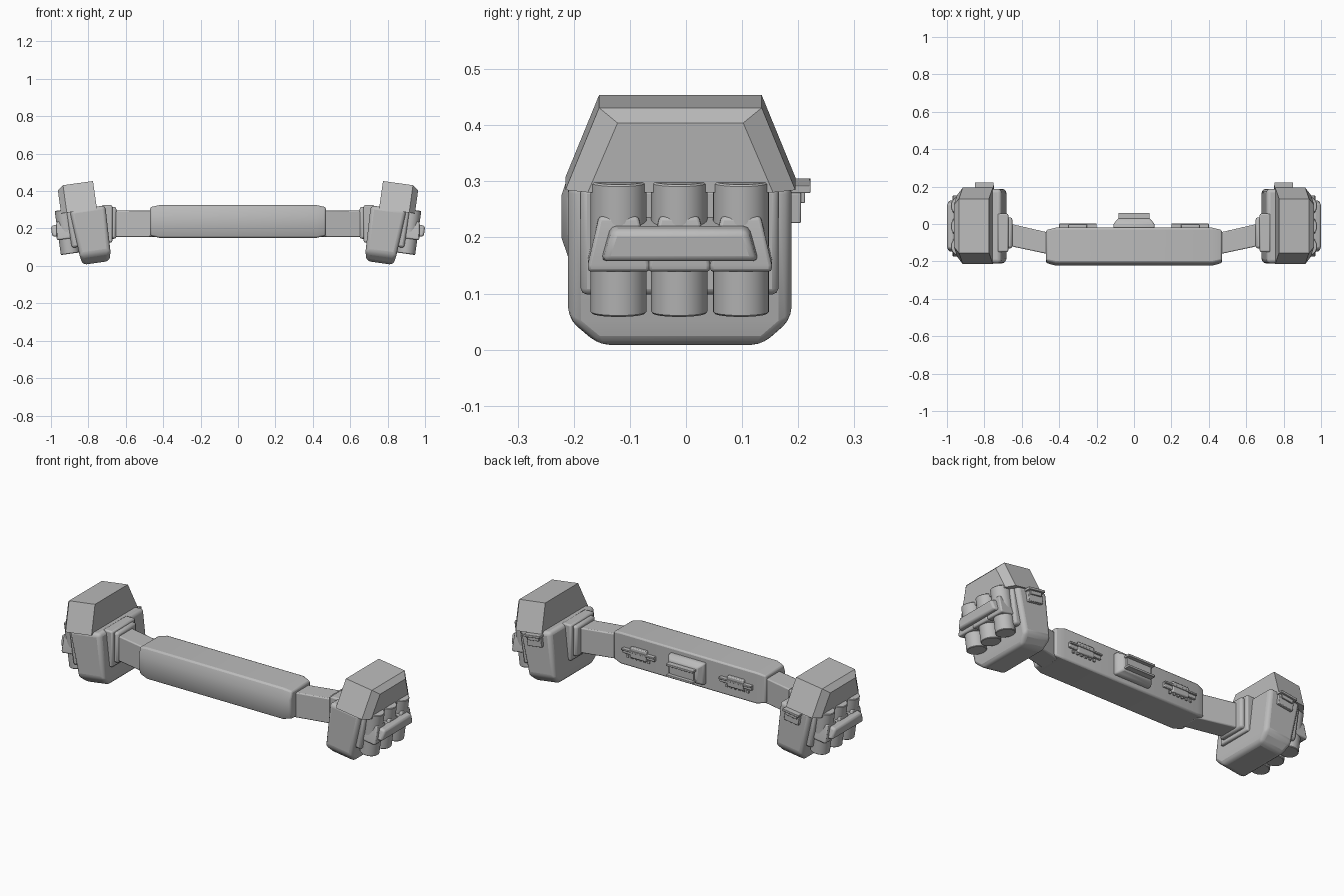
import bpy, bmesh, math
from mathutils import Matrix, Vector

cube = bpy.data.objects.get("Cube")
if cube:
    bpy.data.objects.remove(cube)

grey = bpy.data.materials.new("plain_grey")
grey.use_nodes = True
grey.diffuse_color = (0.5, 0.5, 0.5, 1)
grey.node_tree.nodes["Principled BSDF"].inputs["Base Color"].default_value = grey.diffuse_color


def finish(name, bm, mat, bevel=0, segs=2):
    """Place a mesh, bevel it and shade it."""
    bm.transform(mat)
    bmesh.ops.recalc_face_normals(bm, faces=bm.faces)
    me = bpy.data.meshes.new(name)
    bm.to_mesh(me)
    bm.free()
    me.materials.append(grey)
    ob = bpy.data.objects.new(name, me)
    bpy.context.collection.objects.link(ob)
    if bevel:
        mod = ob.modifiers.new("bevel", "BEVEL")
        mod.width, mod.segments = bevel, segs
        mod.limit_method = "ANGLE"
        mod.angle_limit = math.radians(25)
    bpy.ops.object.select_all(action="DESELECT")
    ob.select_set(True)
    bpy.context.view_layer.objects.active = ob
    bpy.ops.object.shade_smooth_by_angle(angle=math.radians(35))
    return ob


def loft(name, rings, mat=Matrix(), bevel=0, segs=2):
    """Skin a list of matching point rings and cap both ends."""
    bm = bmesh.new()
    loops = [[bm.verts.new(p) for p in ring] for ring in rings]
    n = len(loops[0])
    for a, b in zip(loops, loops[1:]):
        for i in range(n):
            j = (i + 1) % n
            bm.faces.new((a[i], a[j], b[j], b[i]))
    bm.faces.new(loops[0])
    bm.faces.new(loops[-1])
    return finish(name, bm, mat, bevel, segs)


def level(z, x0, x1, y0, y1):
    return [(x0, y0, z), (x1, y0, z), (x1, y1, z), (x0, y1, z)]


def side(x, z0, z1, b0, b1, t0, t1):
    """Trapezoid facing x: bottom spans b0..b1, top spans t0..t1."""
    return [(x, b0, z0), (x, b1, z0), (x, t1, z1), (x, t0, z1)]


def box(name, x0, x1, y0, y1, z0, z1, mat=Matrix(), bevel=0.005):
    return loft(name, [level(z0, x0, x1, y0, y1), level(z1, x0, x1, y0, y1)], mat, bevel)


def tube(name, x, y, z0, z1, r, mat):
    bm = bmesh.new()
    bmesh.ops.create_cone(bm, cap_ends=True, segments=28, radius1=r, radius2=r, depth=z1 - z0)
    bm.transform(Matrix.Translation((x, y, (z0 + z1) / 2)))
    return finish(name, bm, mat, 0.003, 1)


# Central padded bar with tapered ends
def bar_ring(x, k):
    pts = [(-.02, .15), (-.205, .15), (-.222, .2), (-.222, .275), (-.205, .325), (-.02, .325)]
    return [(x, -.12 + (y + .12) * k, .2375 + (z - .2375) * k) for y, z in pts]


loft("bar", [bar_ring(-.47, .87), bar_ring(-.42, 1), bar_ring(.42, 1), bar_ring(.47, .87)],
     Matrix(), 0.008)

# Central fitting on the back of the bar
loft("centre_fitting", [
    [(x, y, z) for x, z in ((-a, .2375 - h), (a, .2375 - h), (a, .2375 + h), (-a, .2375 + h))]
    for y, a, h in ((-.03, .11, .06), (.0, .11, .06), (.03, .085, .042))], Matrix(), 0.008)
for z in (.205, .265):
    box("centre_flange", -.083, .083, .015, .06, z - .006, z + .006, bevel=0.002)
box("centre_web", -.075, .075, .02, .04, .205, .265, bevel=0.002)

for s, tag in ((1, "left"), (-1, "right")):
    mirror = Matrix.Scale(s, 4, Vector((1, 0, 0)))
    pod = mirror @ Matrix.Translation((.8, 0, .22)) @ Matrix.Rotation(math.radians(8), 4, "Y")

    # Small rail fittings on the back of the bar
    box(tag + "_rail_base", .2, .4, -.03, -.008, .222, .25, mirror, 0.003)
    box(tag + "_rail_cap", .2, .4, -.012, .002, .24, .25, mirror, 0.002)
    box(tag + "_rail_block", .25, .35, -.03, -.002, .21, .268, mirror, 0.005)
    for i in range(6):
        x = .235 + i * .026
        box(tag + "_rail_tooth", x, x + .012, -.03, -.012, .2, .215, mirror, 0)

    # Arm and mounting plates
    loft(tag + "_arm", [side(.44, .155, .295, -.165, -.05, -.165, -.05),
                        side(.7, .155, .295, -.11, .01, -.11, .01)], mirror, 0.006)
    box(tag + "_mount_block", .65, .71, -.13, .035, .145, .315, mirror, 0.012)
    box(tag + "_mount_plate", .672, .73, -.15, .055, .125, .325, mirror, 0.008)

    # Pod body and sloped lid
    loft(tag + "_pod_body", [level(-.208, -.085, .06, -.155, .135),
                             level(-.16, -.097, .069, -.21, .188),
                             level(.09, -.104, .089, -.21, .188)], pod, 0.02, 3)
    loft(tag + "_pod_lid", [side(-.057, .08, .228, -.215, .195, -.155, .135),
                            side(.105, .08, .228, -.215, .195, -.155, .135),
                            side(.136, .08, .205, -.175, .155, -.122, .102)], pod)
    box(tag + "_outer_plate", .05, .105, -.188, .165, -.11, .085, pod, 0.012)

    # Three tubes held by a tapered clamp and a grip bar
    for y in (-.12, -.012, .098):
        tube(tag + "_tube", .118, y, -.14, .098, .05, pod)
        loft(tag + "_tube_clamp", [level(-.058, .08, .176, y - .055, y + .055),
                                   level(-.045, .08, .178, y - .055, y + .055),
                                   level(.04, .08, .165, y - .035, y + .035)], pod, 0.006)
    loft(tag + "_clamp_band", [side(.08, -.055, .035, -.165, .145, -.135, .112),
                               side(.17, -.05, .02, -.16, .14, -.135, .112)], pod, 0.008)
    loft(tag + "_grip_bar", [side(.16, -.04, .026, -.154, .132, -.135, .113),
                             side(.2, -.035, .02, -.148, .126, -.13, .108)], pod, 0.01)

    # Clip on the back of the pod
    box(tag + "_clip_base", -.055, .035, .175, .205, .01, .065, pod, 0.003)
    box(tag + "_clip_flange", -.06, .04, .175, .222, .065, .078, pod, 0.002)
    box(tag + "_clip_lip", -.045, .025, .175, .212, .045, .066, pod, 0.002)
